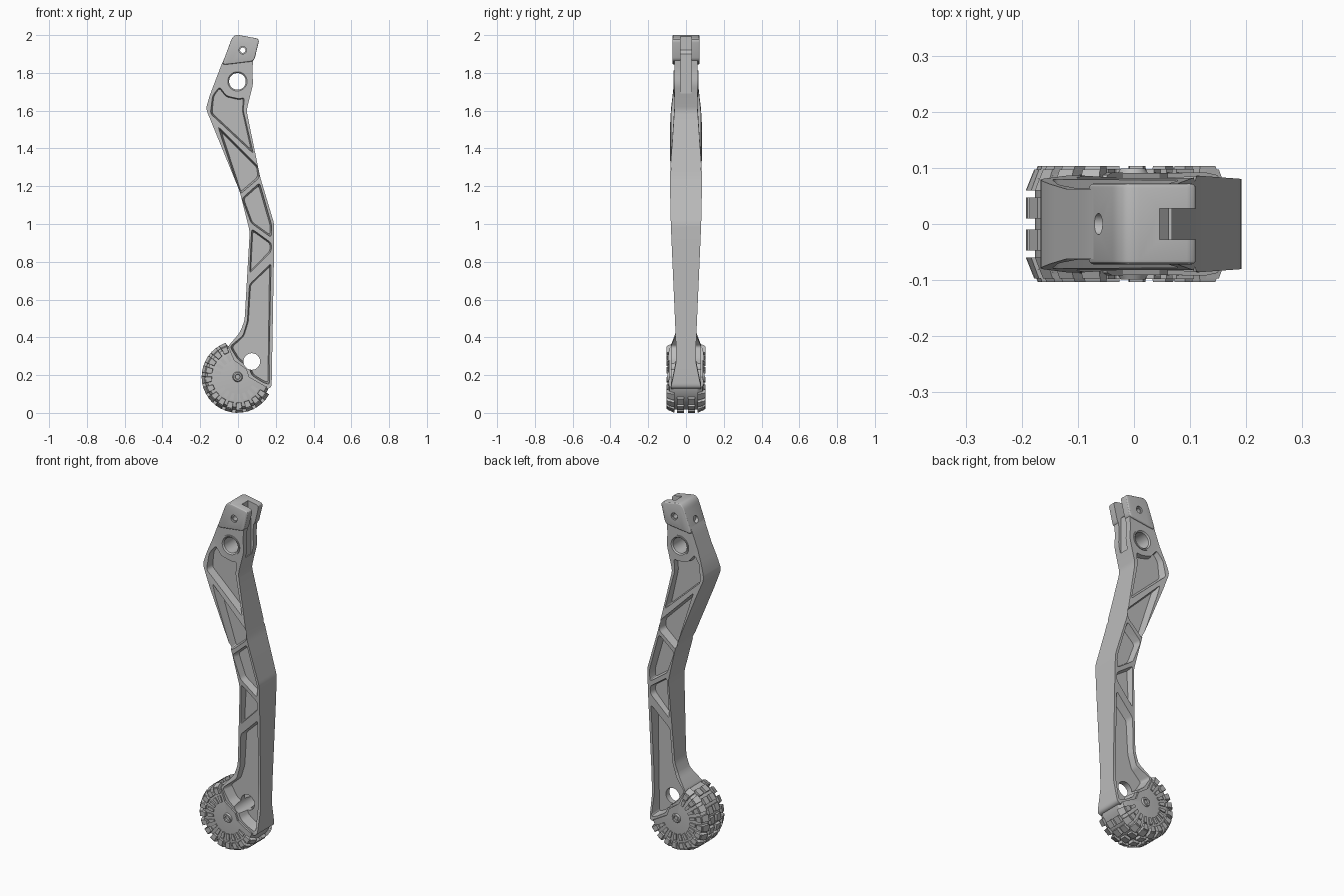
import bpy, bmesh
from math import sin, cos, radians, pi
from mathutils import Matrix, Vector

cube = bpy.data.objects.get("Cube")
if cube:
    bpy.data.objects.remove(cube)

grey = bpy.data.materials.new("plain_grey")
grey.use_nodes = True
grey.diffuse_color = (0.5, 0.5, 0.5, 1)
grey.node_tree.nodes["Principled BSDF"].inputs["Base Color"].default_value = (0.5, 0.5, 0.5, 1)


def finish(bm, name):
    bmesh.ops.recalc_face_normals(bm, faces=bm.faces)
    me = bpy.data.meshes.new(name)
    bm.to_mesh(me)
    bm.free()
    me.materials.append(grey)
    ob = bpy.data.objects.new(name, me)
    bpy.context.collection.objects.link(ob)
    return ob


def rounded(points, r, steps=4):
    """Replace each polygon corner by a short curve."""
    pts = [Vector(p) for p in points]
    out = []
    for i, p in enumerate(pts):
        before, after = pts[i - 1] - p, pts[(i + 1) % len(pts)] - p
        a = p + before.normalized() * min(r, 0.4 * before.length)
        b = p + after.normalized() * min(r, 0.4 * after.length)
        for k in range(steps + 1):
            t = k / steps
            out.append(a * (1 - t) ** 2 + p * 2 * t * (1 - t) + b * t * t)
    return out


def offset(points, d):
    """Move every side of a polygon inward by d."""
    pts = [Vector(p) for p in points]
    n = len(pts)
    area = sum(pts[i - 1].x * pts[i].y - pts[i].x * pts[i - 1].y for i in range(n))
    turn = 1 if area > 0 else -1
    out = []
    for i, p in enumerate(pts):
        e, f = (p - pts[i - 1]).normalized(), (pts[(i + 1) % n] - p).normalized()
        m, k = Vector((-e.y, e.x)) * turn, Vector((-f.y, f.x)) * turn
        out.append(p + (m + k) * d / (1 + m.dot(k)))
    return out


def add_prism(bm, pts, y0, y1, end_pts=None):
    a = [bm.verts.new((x, y0, z)) for x, z in pts]
    b = [bm.verts.new((x, y1, z)) for x, z in (end_pts or pts)]
    bm.faces.new(a)
    bm.faces.new(b[::-1])
    for i in range(len(a)):
        j = (i + 1) % len(a)
        bm.faces.new((a[i], b[i], b[j], a[j]))


def prism(name, pts, y0, y1, end_pts=None):
    bm = bmesh.new()
    add_prism(bm, pts, y0, y1, end_pts)
    return finish(bm, name)


def rod(name, x, z, r, depth=0.4, axis='X'):
    bm = bmesh.new()
    bmesh.ops.create_cone(bm, cap_ends=True, segments=40, radius1=r, radius2=r, depth=depth,
                          matrix=Matrix.Translation((x, 0, z)) @ Matrix.Rotation(pi / 2, 4, axis))
    return finish(bm, name)


def lathe(name, profile, x, z, closed=False):
    """Spin (radius, y) points about a sideways axle."""
    bm = bmesh.new()
    vs = [bm.verts.new((x + r, y, z)) for r, y in profile]
    es = [bm.edges.new(p) for p in zip(vs, vs[1:])]
    if closed:
        es.append(bm.edges.new((vs[-1], vs[0])))
    bmesh.ops.spin(bm, geom=vs + es, cent=(x, 0, z), axis=(0, 1, 0), angle=2 * pi, steps=60)
    bmesh.ops.remove_doubles(bm, verts=bm.verts, dist=0.0002)
    return finish(bm, name)


def activate(ob):
    bpy.ops.object.select_all(action='DESELECT')
    ob.select_set(True)
    bpy.context.view_layer.objects.active = ob


cutters = []


def cut(ob, cutter, operation='DIFFERENCE'):
    cutter.hide_render = True
    mod = ob.modifiers.new("cut", 'BOOLEAN')
    mod.object, mod.operation, mod.solver = cutter, operation, 'EXACT'
    activate(ob)
    bpy.ops.object.modifier_apply(modifier=mod.name)
    if cutter not in cutters:
        cutters.append(cutter)


# Arm: the side outline, shared with a slab whose thickness changes along the diagonal
outline = [(-0.02, 1.985), (0.09, 1.965), (0.075, 1.81), (0.08, 1.74), (0.045, 1.6),
           (0.117, 1.25), (0.192, 1.0), (0.19, 0.81), (0.178, 0.135), (0.15, 0.125),
           (0.04, 0.15), (-0.04, 0.2), (-0.055, 0.35), (0.01, 0.425), (0.035, 0.49),
           (0.062, 0.96), (0.01, 1.17), (-0.17, 1.61), (-0.15, 1.68), (-0.085, 1.85)]
arm = prism("arm", rounded(outline, 0.022), -0.15, 0.15)
thick = [(-0.5, 0.08), (0.31, 0.08), (0.45, 0.052), (0.6, 0.055), (1.18, 0.08), (1.37, 0.086),
         (1.52, 0.072), (1.64, 0.062), (3, 0.062)]
bm = bmesh.new()
add_prism(bm, thick + [(u, -h) for u, h in reversed(thick)], -3, 3)
for v in bm.verts:
    u, w, h = v.co
    v.co = (u / 2 + w, h, u / 2 - w)
cut(arm, finish(bm, "thickness_slab"), 'INTERSECT')

# Head block at the top of the arm
head = prism("head_block", rounded([(-0.085, 1.842), (-0.03, 1.848), (0.085, 1.862), (0.114, 1.98),
                                    (-0.01, 2.003), (-0.032, 1.985)], 0.02), -0.072, 0.072)
mod = head.modifiers.new("soft", 'BEVEL')
mod.width, mod.segments, mod.limit_method, mod.angle_limit = 0.008, 3, 'ANGLE', radians(50)
activate(head)
bpy.ops.object.modifier_apply(modifier=mod.name)

# Sunken pockets with sloping walls between the ribs, on both sides
pockets = [
    [(-0.135, 1.68), (-0.098, 1.73), (-0.06, 1.68), (0.005, 1.665), (0.036, 1.672),
     (0.03, 1.6), (0.08, 1.375), (-0.145, 1.585)],
    [(-0.102, 1.51), (0.108, 1.3), (0.11, 1.245), (0.012, 1.16)],
    [(0.113, 1.215), (0.178, 0.99), (0.175, 0.93), (0.07, 1.005), (0.022, 1.135)],
    [(0.072, 0.975), (0.176, 0.9), (0.176, 0.855), (0.06, 0.735)],
    [(0.174, 0.79), (0.165, 0.152), (0.13, 0.165), (0.075, 0.2), (0.06, 0.24), (0.0, 0.285),
     (-0.04, 0.35), (0.025, 0.41), (0.048, 0.485), (0.06, 0.68)]]
for pts in pockets:
    floor = 0.016 if pts is pockets[-1] else 0.036
    outer, inner = rounded(offset(pts, -0.005), 0.016), rounded(offset(pts, 0.007), 0.014)
    for s in (-1, 1):
        cut(arm, prism("pocket_cutter", outer, s * 0.1, s * floor, inner))

# Through holes and the slot in the top
slot = prism("slot_cutter", [(0.062, 1.69), (0.062, 1.9), (0.045, 1.92), (0.045, 2.1),
                             (0.3, 2.1), (0.3, 1.69)], -0.028, 0.028)
pin = rod("pin_cutter", 0.025, 1.92, 0.014)
end_hole = rod("end_hole_cutter", -0.1, 1.9, 0.019, 0.1, 'Y')
for c in (slot, pin, end_hole):
    cut(arm, c)
    cut(head, c)
for s in (-1, 1):
    ring = rod("pin_recess_cutter", 0.025, 1.92, 0.02, 0.02)
    ring.data.transform(Matrix.Translation((0, s * 0.072, 0)))
    cut(head, ring)
cut(arm, rod("bearing_cutter", -0.003, 1.755, 0.05))
cut(arm, rod("low_hole_cutter", 0.073, 0.272, 0.044))

# Bearing sleeve
bearing = lathe("bearing_sleeve", [(0.044, -0.06), (0.051, -0.067), (0.058, -0.067), (0.058, 0.067),
                                   (0.051, 0.067), (0.044, 0.06)], -0.003, 1.755, True)

# Wheel body, cut away where the arm enters
WX, WZ = -0.002, 0.191
side = [(0, 0.09), (0.135, 0.092), (0.16, 0.087), (0.174, 0.06)]
wheel = lathe("wheel_body", side + [(r, -y) for r, y in side[::-1]], WX, WZ)
cut(wheel, prism("wheel_cutter", [(-0.06, 0.42), (-0.052, 0.355), (-0.02, 0.28), (0.045, 0.232),
                                  (0.06, 0.19), (0.165, 0.13), (0.3, 0.06), (0.3, 0.5)], -0.2, 0.2))


def sector(r0, r1, mid, wide):
    a, b = radians(mid - wide / 2), radians(mid + wide / 2)
    return [(WX + r * cos(t), WZ + r * sin(t)) for r, t in ((r0, a), (r1, a), (r1, b), (r0, b))]


# Tread lugs and the ring of side blocks
lugs, blocks = bmesh.new(), bmesh.new()
PITCH = 17.5
for i in range(13):
    a = 115 + i * PITCH
    for s in (-1, 1):
        add_prism(lugs, sector(0.15, 0.191, a, 12), s * 0.06, s * 0.097, sector(0.15, 0.176, a, 11))
        add_prism(lugs, sector(0.135, 0.178, a, 12), s * 0.08, s * 0.103, sector(0.138, 0.17, a, 10))
        if i < 12:
            add_prism(lugs, sector(0.16, 0.191, a + PITCH / 2, 12), s * 0.01, s * 0.047)
        add_prism(blocks, sector(0.09, 0.126, a, 9), s * 0.085, s * 0.098)
tread = finish(lugs, "tread_lugs")
side_blocks = finish(blocks, "side_blocks")

# Axle hub with a small bore
hub = lathe("axle_hub", [(0.011, -0.085), (0.014, -0.099), (0.022, -0.099), (0.028, -0.088),
                         (0.028, 0.088), (0.022, 0.099), (0.014, 0.099), (0.011, 0.085)], WX, WZ, True)

for c in cutters:
    bpy.data.objects.remove(c)
for ob in (arm, head, bearing, wheel, tread, side_blocks, hub):
    activate(ob)
    bpy.ops.object.shade_smooth_by_angle(angle=radians(25))
